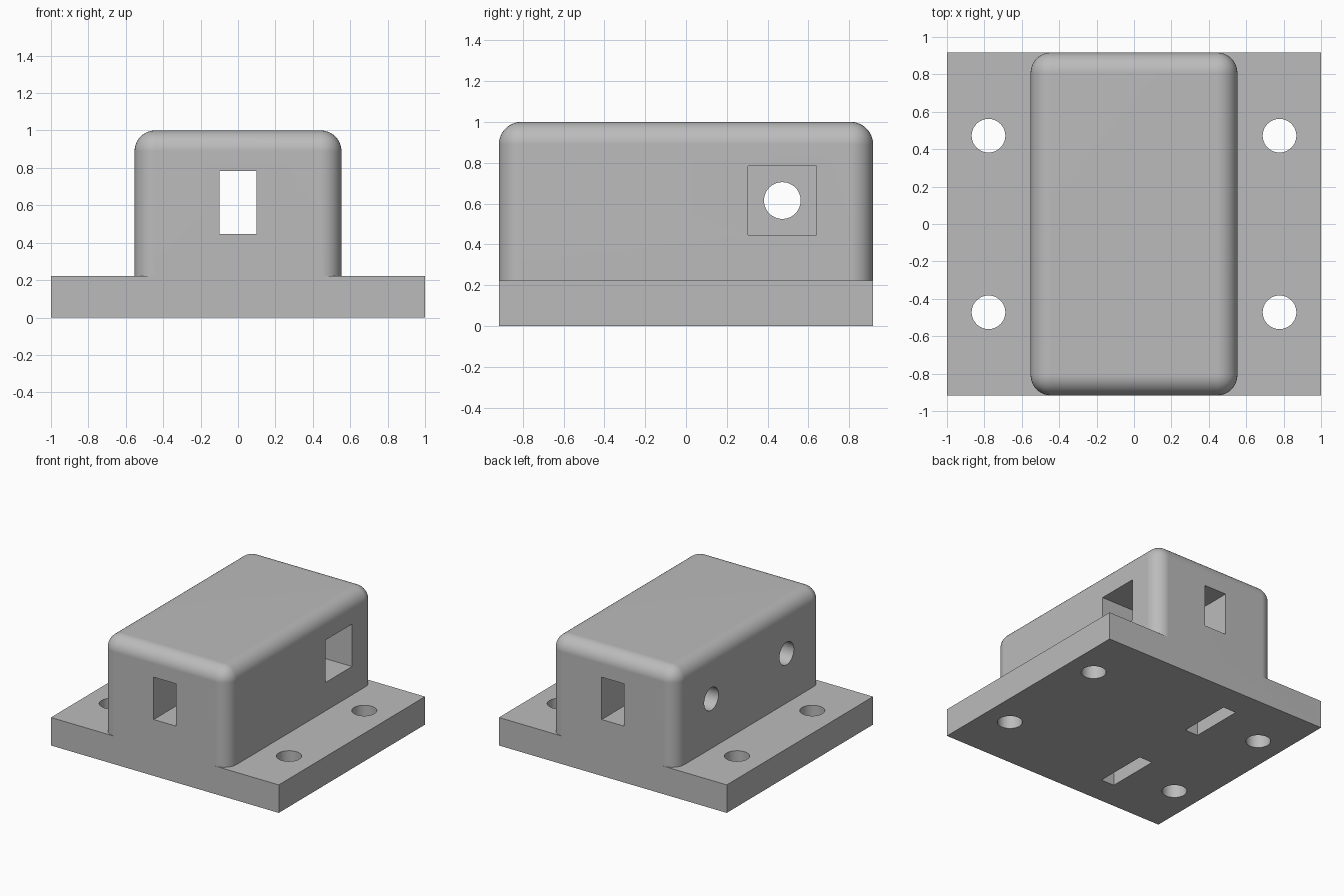
import bpy, bmesh
from math import radians
from mathutils import Matrix, Vector

old = bpy.data.objects.get("Cube")
if old:
    bpy.data.objects.remove(old, do_unlink=True)

grey = bpy.data.materials.new("plain grey")
grey.use_nodes = True
grey.diffuse_color = (0.5, 0.5, 0.5, 1)
grey.node_tree.nodes["Principled BSDF"].inputs["Base Color"].default_value = (0.5, 0.5, 0.5, 1)


def make_object(name, bm):
    bmesh.ops.recalc_face_normals(bm, faces=bm.faces)
    mesh = bpy.data.meshes.new(name)
    bm.to_mesh(mesh)
    bm.free()
    mesh.materials.append(grey)
    obj = bpy.data.objects.new(name, mesh)
    bpy.context.collection.objects.link(obj)
    return obj


def box(name, low, high, fillet=0):
    """Box between two corners; a fillet rounds every edge except the bottom ones."""
    low, high = Vector(low), Vector(high)
    bm = bmesh.new()
    bmesh.ops.create_cube(bm, size=1)
    bmesh.ops.scale(bm, vec=high - low, verts=bm.verts)
    bmesh.ops.translate(bm, vec=(low + high) / 2, verts=bm.verts)
    if fillet:
        edges = [e for e in bm.edges if max(v.co.z for v in e.verts) > high.z - 0.01]
        bmesh.ops.bevel(bm, geom=edges, offset=fillet, segments=10,
                        profile=0.5, affect='EDGES')
    return make_object(name, bm)


def cylinder(name, centre, radius, length, axis='Z'):
    bm = bmesh.new()
    bmesh.ops.create_cone(bm, cap_ends=True, segments=48, radius1=radius,
                          radius2=radius, depth=length)
    if axis == 'X':
        bmesh.ops.rotate(bm, matrix=Matrix.Rotation(radians(90), 3, 'Y'), verts=bm.verts)
    bmesh.ops.translate(bm, vec=centre, verts=bm.verts)
    return make_object(name, bm)


def combine(target, tool, operation):
    """Apply a boolean and remove the tool object."""
    tool.hide_render = True
    mod = target.modifiers.new(operation.title(), 'BOOLEAN')
    mod.operation, mod.solver, mod.object = operation, 'EXACT', tool
    bpy.context.view_layer.objects.active = target
    bpy.ops.object.modifier_apply(modifier=mod.name)
    bpy.data.objects.remove(tool, do_unlink=True)


HALF_Y, HOLE_Y, HOLE_Z = 0.917, 0.472, 0.615

# Mounting plate joined with the rounded housing
body = box("mounted_housing", (-1, -HALF_Y, 0), (1, HALF_Y, 0.222))
combine(body, box("housing", (-0.553, -HALF_Y, 0.1), (0.553, HALF_Y, 1), 0.11), 'UNION')

# Channel from front to back, and square pocket from the left side into it
combine(body, box("channel", (-0.098, -1.2, 0.447), (0.098, 1.2, 0.783)), 'DIFFERENCE')
combine(body, box("pocket", (-0.098, HOLE_Y - 0.168, 0.447),
                  (0.8, HOLE_Y + 0.168, 0.783)), 'DIFFERENCE')

for y in (-HOLE_Y, HOLE_Y):
    # Screw holes through the plate
    for x in (-0.778, 0.778):
        combine(body, cylinder("screw_hole", (x, y, 0.1), 0.09, 0.6), 'DIFFERENCE')
    # Upright nut slot open at the bottom, and bolt hole crossing it
    combine(body, box("nut_slot", (-0.385, y - 0.215, -0.2),
                      (-0.27, y + 0.215, 0.8)), 'DIFFERENCE')
    combine(body, cylinder("bolt_hole", (-0.4, y, HOLE_Z), 0.09, 0.8, 'X'), 'DIFFERENCE')

# Smooth fillets and bores, crisp flat faces
bpy.ops.object.select_all(action='DESELECT')
body.select_set(True)
bpy.context.view_layer.objects.active = body
bpy.ops.object.shade_smooth_by_angle(angle=radians(30))
weighted = body.modifiers.new("Weighted normals", 'WEIGHTED_NORMAL')
weighted.keep_sharp = True
